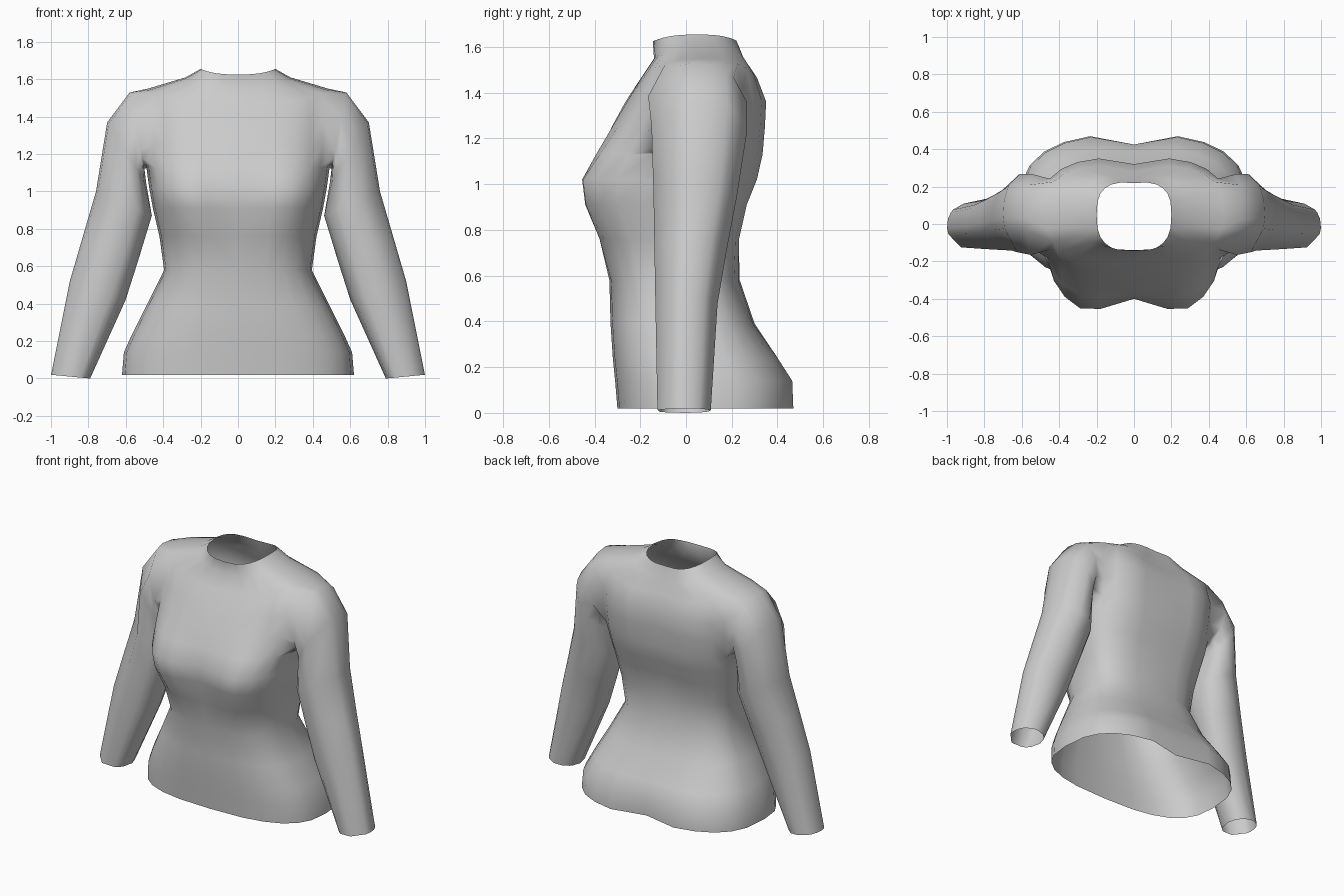
import bpy, bmesh
from math import sin, cos, pi, atan2, copysign

default_cube = bpy.data.objects.get("Cube")
if default_cube:
    bpy.data.objects.remove(default_cube, do_unlink=True)

fabric = bpy.data.materials.new("grey_fabric")
fabric.use_nodes = True
grey = (0.6, 0.6, 0.6, 1)
fabric.diffuse_color = grey
fabric.node_tree.nodes["Principled BSDF"].inputs["Base Color"].default_value = grey

HALF_STEPS = 12          # columns from front centre to back centre
SQUARENESS = 0.72        # below 1 makes the cross-section boxier

# Body rings: height, side lift, half width, side y, front y, back y, front dent, back dent
body_rings = [
    (.02, 0, .62, .05, -.30, .48, 0, .06),
    (.14, 0, .61, .05, -.31, .475, 0, .05),
    (.24, 0, .565, .03, -.32, .41, 0, .02),
    (.39, 0, .49, .01, -.33, .30, 0, 0),
    (.58, 0, .395, -.02, -.335, .235, 0, 0),
    (.76, 0, .42, 0, -.40, .24, .03, .01),
    (.91, 0, .455, 0, -.485, .275, .09, .02),
    (1.02, 0, .475, 0, -.50, .32, .10, .02),
    (1.13, 0, .49, .02, -.42, .345, .05, .03),
    (1.25, 0, .50, .04, -.335, .355, .01, .04),
    (1.36, .02, .50, .06, -.265, .36, 0, .04),
    (1.46, .09, .48, .08, -.20, .32, 0, .04),
    (1.55, .06, .28, .06, -.14, .27, 0, .03),
    (1.625, .03, .20, .05, -.145, .235, 0, .015),
]
ARMHOLE_ROWS = range(8, 11)
ARMHOLE_COLUMNS = range(4, 8)

# Sleeve rings: outer x, outer z, inner x, inner z, front y, back y
sleeve_rings = [
    (.58, 1.53, .50, 1.12, -.175, .27),
    (.70, 1.37, .49, 1.04, -.16, .27),
    (.76, 1.00, .46, .87, -.15, .225),
    (.83, .76, .53, .64, -.145, .18),
    (.90, .52, .60, .42, -.14, .14),
    (1.0, .02, .79, .00, -.13, .11),
]


def body_point(ring, column):
    z, lift, width, side, front, back, front_dent, back_dent = ring
    t = pi * column / HALF_STEPS
    s = max(sin(t), 0)
    x = 0 if column in (0, HALF_STEPS) else width * s ** SQUARENESS
    depth = abs(cos(t)) ** SQUARENESS
    if t < pi / 2:
        y = side + (front - side) * depth + front_dent * max(0, 1 - x / .27)
    else:
        y = side + (back - side) * depth - back_dent * max(0, 1 - x / .2)
    return x, y, z + lift * s * s


bm = bmesh.new()

# Body: half loft from hem to collar, leaving the armhole open
grid = [[bm.verts.new(body_point(r, c)) for c in range(HALF_STEPS + 1)] for r in body_rings]
for r in range(len(grid) - 1):
    for c in range(HALF_STEPS):
        if r in ARMHOLE_ROWS and c in ARMHOLE_COLUMNS:
            continue
        bm.faces.new((grid[r][c], grid[r][c + 1], grid[r + 1][c + 1], grid[r + 1][c]))

# Armhole loop, in order around the opening
low, high = ARMHOLE_ROWS[0], ARMHOLE_ROWS[-1] + 1
first, last = ARMHOLE_COLUMNS[0], ARMHOLE_COLUMNS[-1] + 1
loop = [grid[low][c] for c in range(first, last)]
loop += [grid[r][last] for r in range(low, high)]
loop += [grid[high][c] for c in range(last, first, -1)]
loop += [grid[r][first] for r in range(high, low, -1)]

ys = [v.co.y for v in loop]
zs = [v.co.z for v in loop]
mid_y, mid_z = (min(ys) + max(ys)) / 2, (min(zs) + max(zs)) / 2
angles = [atan2((v.co.z - mid_z) / (max(zs) - min(zs)),
                (v.co.y - mid_y) / (max(ys) - min(ys))) for v in loop]

# Sleeve: rings grown out of the armhole down to the open cuff
previous = loop
for outer_x, outer_z, inner_x, inner_z, front, back in sleeve_rings:
    ring = []
    for a in angles:
        up = (1 + sin(a)) / 2
        ring.append(bm.verts.new((
            inner_x + (outer_x - inner_x) * up,
            (front + back) / 2 + cos(a) * (back - front) / 2,
            inner_z + (outer_z - inner_z) * up)))
    for i in range(len(ring)):
        j = (i + 1) % len(ring)
        bm.faces.new((previous[i], previous[j], ring[j], ring[i]))
    previous = ring

bmesh.ops.recalc_face_normals(bm, faces=bm.faces)
for face in bm.faces:
    face.smooth = True

mesh = bpy.data.meshes.new("long_sleeved_top")
bm.to_mesh(mesh)
bm.free()
mesh.materials.append(fabric)
top = bpy.data.objects.new("long_sleeved_top", mesh)
bpy.context.collection.objects.link(top)

# Mirror the half across the centre
mirror = top.modifiers.new("mirror", "MIRROR")
mirror.use_axis[0] = True
mirror.use_clip = True
mirror.merge_threshold = 0.001
